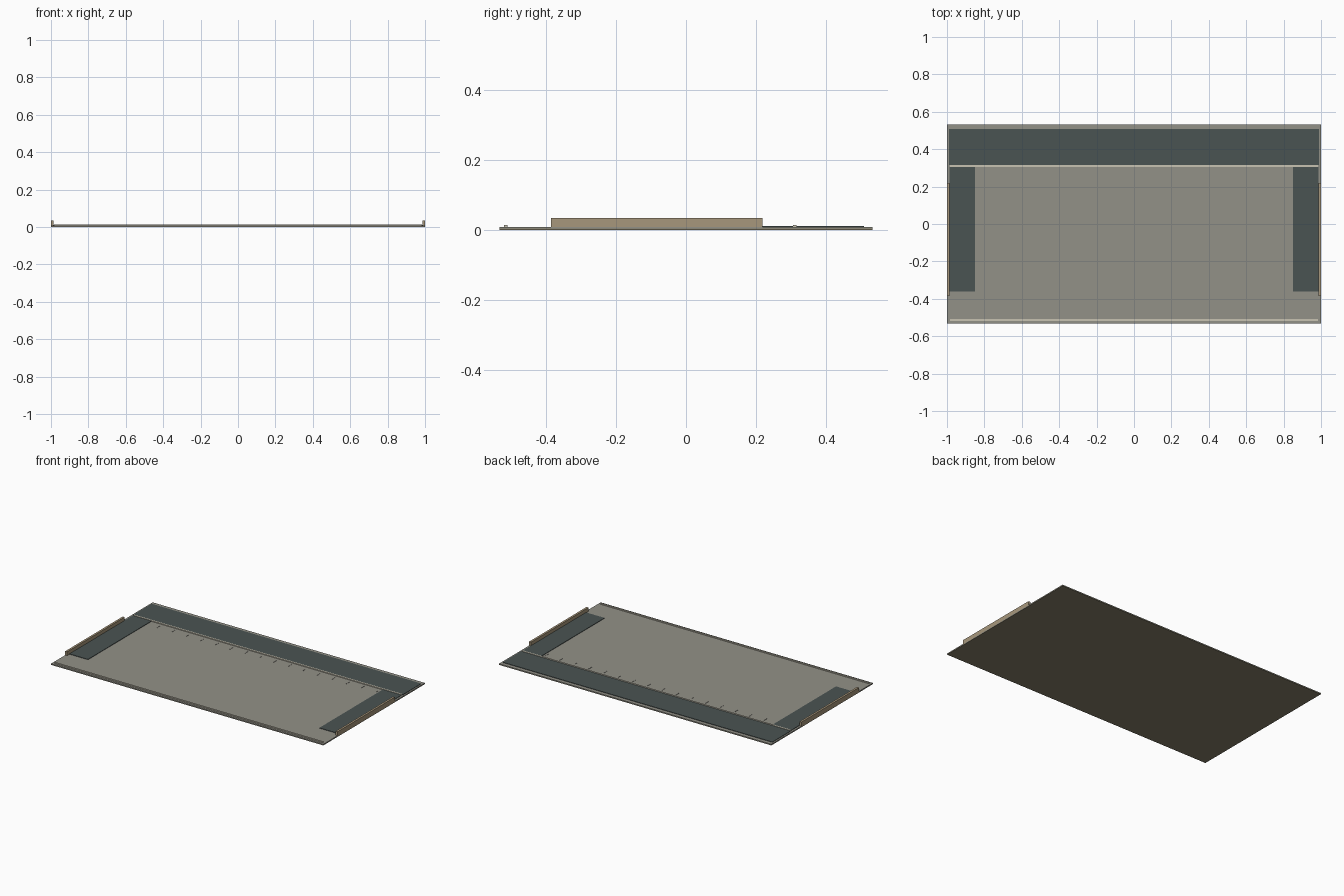
import bpy

cube = bpy.data.objects.get("Cube")
if cube:
    bpy.data.objects.remove(cube, do_unlink=True)


def material(name, rgb):
    mat = bpy.data.materials.new(name)
    mat.use_nodes = True
    colour = (*rgb, 1)
    mat.diffuse_color = colour
    mat.node_tree.nodes["Principled BSDF"].inputs["Base Color"].default_value = colour
    return mat


grey = material("paving grey", (0.29, 0.285, 0.245))
dark = material("dark slate", (0.068, 0.088, 0.085))
pale = material("pale stone", (0.58, 0.55, 0.45))
tan = material("tan wall", (0.39, 0.31, 0.2))
earth = material("olive earth", (0.24, 0.21, 0.14))


def box(name, x, y, z, mat):
    """Box spanning the (low, high) pairs x, y and z."""
    bpy.ops.mesh.primitive_cube_add(size=1, location=[sum(s) / 2 for s in (x, y, z)])
    obj = bpy.context.object
    obj.name = name
    obj.scale = [s[1] - s[0] for s in (x, y, z)]
    bpy.ops.object.transform_apply(location=False, rotation=False, scale=True)
    obj.data.materials.append(mat)
    return obj


# Ground and paving
box("base_plate", (-1, 1), (-0.533, 0.533), (0, 0.003), earth)
box("paving_slab", (-1, 1), (-0.533, 0.533), (0.003, 0.008), grey)

# Dark band along the back
box("back_band", (-0.99, 0.99), (0.316, 0.508), (0.007, 0.011), dark)

# Pale kerbs
for name, y in (("back_kerb", 0.311), ("front_kerb", -0.514)):
    box(name, (-0.985, 0.985), (y - 0.005, y + 0.005), (0.007, 0.014), pale)

# Dark side beds and low walls
for side, sign in (("left", 1), ("right", -1)):
    box(side + "_bed", sorted((sign * 0.85, sign * 0.987)), (-0.36, 0.306),
        (0.007, 0.011), dark)
    box(side + "_wall", sorted((sign * 0.986, sign)), (-0.385, 0.218),
        (0.003, 0.034), tan)

# Row of fine paving joints before the back kerb
for i in range(16):
    x = -0.77 + i * 0.107
    box("paving_joint", (x - 0.001, x + 0.001), (0.25, 0.285), (0.007, 0.0095), grey)
